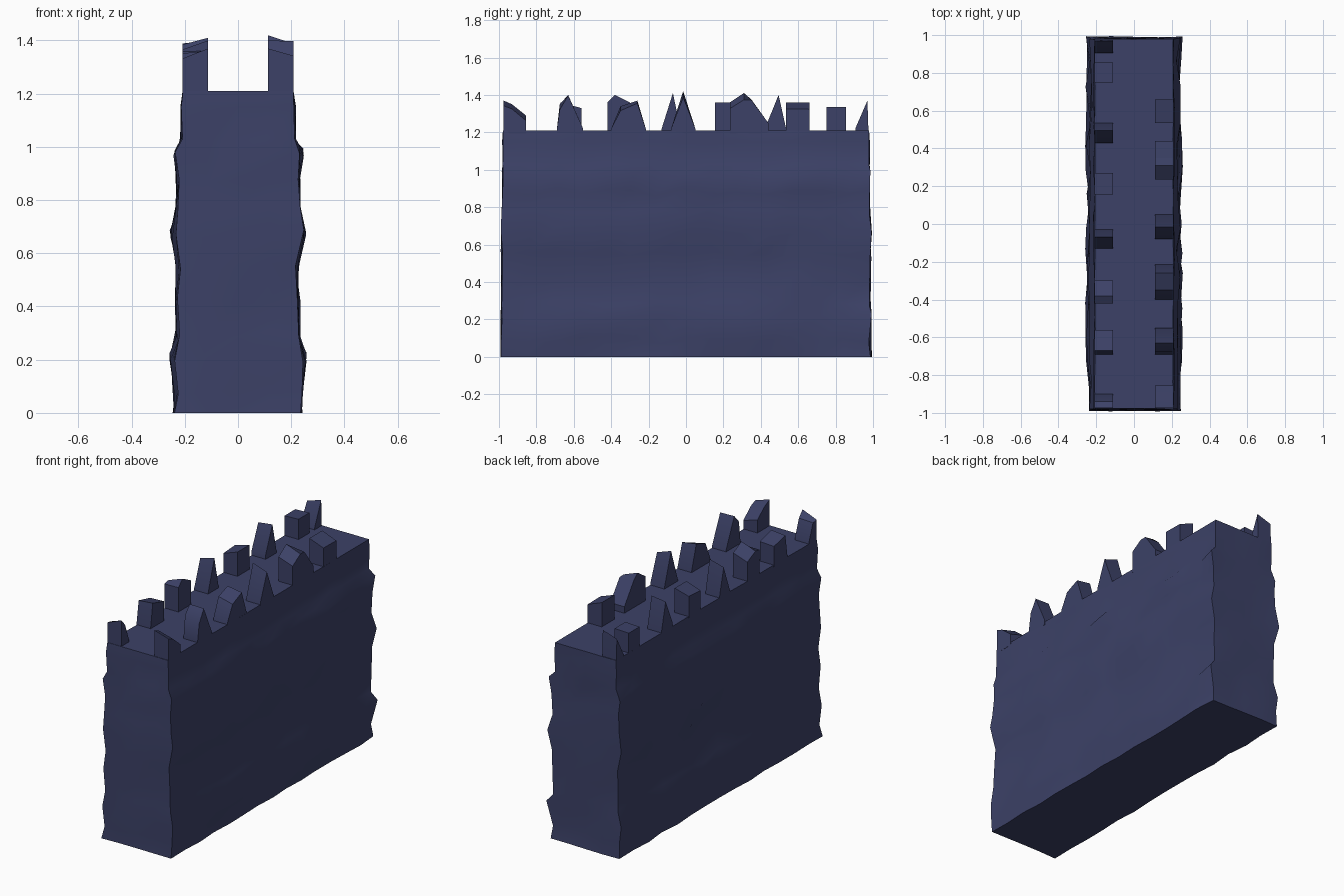
import bpy, bmesh, math, random

if "Cube" in bpy.data.objects:
    bpy.data.objects.remove(bpy.data.objects["Cube"])

random.seed(7)
stone = bpy.data.materials.new("dark blue stone")
stone.diffuse_color = (0.045, 0.053, 0.135, 1)
stone.use_nodes = True
stone.node_tree.nodes["Principled BSDF"].inputs["Base Color"].default_value = stone.diffuse_color


def finish(bm, name, angle):
    bmesh.ops.recalc_face_normals(bm, faces=bm.faces)
    me = bpy.data.meshes.new(name)
    bm.to_mesh(me)
    bm.free()
    me.materials.append(stone)
    ob = bpy.data.objects.new(name, me)
    bpy.context.collection.objects.link(ob)
    bpy.context.view_layer.objects.active = ob
    ob.select_set(True)
    bpy.ops.object.shade_smooth_by_angle(angle=math.radians(angle))
    ob.select_set(False)
    return ob


# Wall body: height, half width, half length, roughness of each course
levels = [(0, .238, .99, .008), (.09, .236, .985, .014), (.21, .245, .985, .014),
          (.29, .228, .985, .01), (.42, .228, .985, .01), (.55, .224, .985, .01),
          (.67, .244, .988, .014), (.78, .229, .983, .007), (.88, .228, .982, .008),
          (.98, .236, .98, .012), (1.03, .213, .98, .006), (1.15, .213, .98, .006),
          (1.21, .207, .978, .002)]
LONG, SHORT = 14, 4
ring = [(1, -1 + 2 * i / LONG) for i in range(LONG)]
ring += [(1 - 2 * i / SHORT, 1) for i in range(SHORT)]
ring += [(-x, -y) for x, y in ring]

bm = bmesh.new()
rows = []
for z, hx, hy, rough in levels:
    row = []
    for u, v in ring:
        # shallow arched hollow in the middle of both long sides
        hollow = .022 * math.exp(-((v - .1) / .25) ** 2 - ((z - .48) / .13) ** 2)
        r = random.uniform(-rough, rough)
        x = u * (hx + r - (hollow if abs(u) == 1 else 0))
        y = v * (hy + (r * .6 if abs(v) == 1 else 0))
        if 0 < z < 1.2:
            y += random.uniform(-.03, .03) * (abs(v) < 1)
        dz = random.uniform(-.02, .02) if .05 < z < 1.0 else 0
        row.append(bm.verts.new((x, y, z + dz)))
    rows.append(row)
n = len(ring)
for a, b in zip(rows, rows[1:]):
    for i in range(n):
        bm.faces.new((a[i], a[(i + 1) % n], b[(i + 1) % n], b[i]))
bm.faces.new(rows[0])
bm.faces.new(rows[-1])
finish(bm, "wall_body", 45)


# Broken battlements: side profiles (y, z) extruded across the parapet
def merlon(name, side, top):
    bm = bmesh.new()
    prof = [(top[0][0], 1.19)] + top + [(top[-1][0], 1.19)]
    x0, x1 = side * .112, side * .208
    a = [bm.verts.new((x0, y, z)) for y, z in prof]
    # the outer edge crumbles a little lower
    b = [bm.verts.new((x1, y, z - (random.uniform(.0, .04) if z > 1.25 else 0)))
         for y, z in prof]
    k = len(prof)
    for i in range(k):
        bm.faces.new((a[i], a[(i + 1) % k], b[(i + 1) % k], b[i]))
    bm.faces.new(a)
    bm.faces.new(b)
    finish(bm, name, 30)


right = [[(-.975, 1.37), (-.93, 1.35), (-.855, 1.29)],
         [(-.69, 1.22), (-.675, 1.35), (-.63, 1.40), (-.55, 1.22)],
         [(-.40, 1.22), (-.35, 1.34), (-.26, 1.37), (-.215, 1.22)],
         [(-.08, 1.22), (-.015, 1.42), (.05, 1.22)],
         [(.235, 1.36), (.31, 1.41), (.35, 1.375), (.44, 1.25)],
         [(.535, 1.36), (.66, 1.36)]]
left = [[(-.975, 1.37), (-.94, 1.33), (-.90, 1.22)],
        [(-.69, 1.22), (-.67, 1.36), (-.56, 1.33)],
        [(-.42, 1.36), (-.38, 1.40), (-.30, 1.36)],
        [(-.13, 1.22), (-.07, 1.41), (-.03, 1.22)],
        [(.155, 1.36), (.27, 1.36)],
        [(.43, 1.24), (.495, 1.40), (.535, 1.22)],
        [(.75, 1.335), (.855, 1.335)],
        [(.905, 1.22), (.97, 1.37), (.975, 1.22)]]
for s, group, label in ((1, right, "right"), (-1, left, "left")):
    for i, p in enumerate(group):
        merlon(f"merlon_{label}_{i + 1}", s, p)
